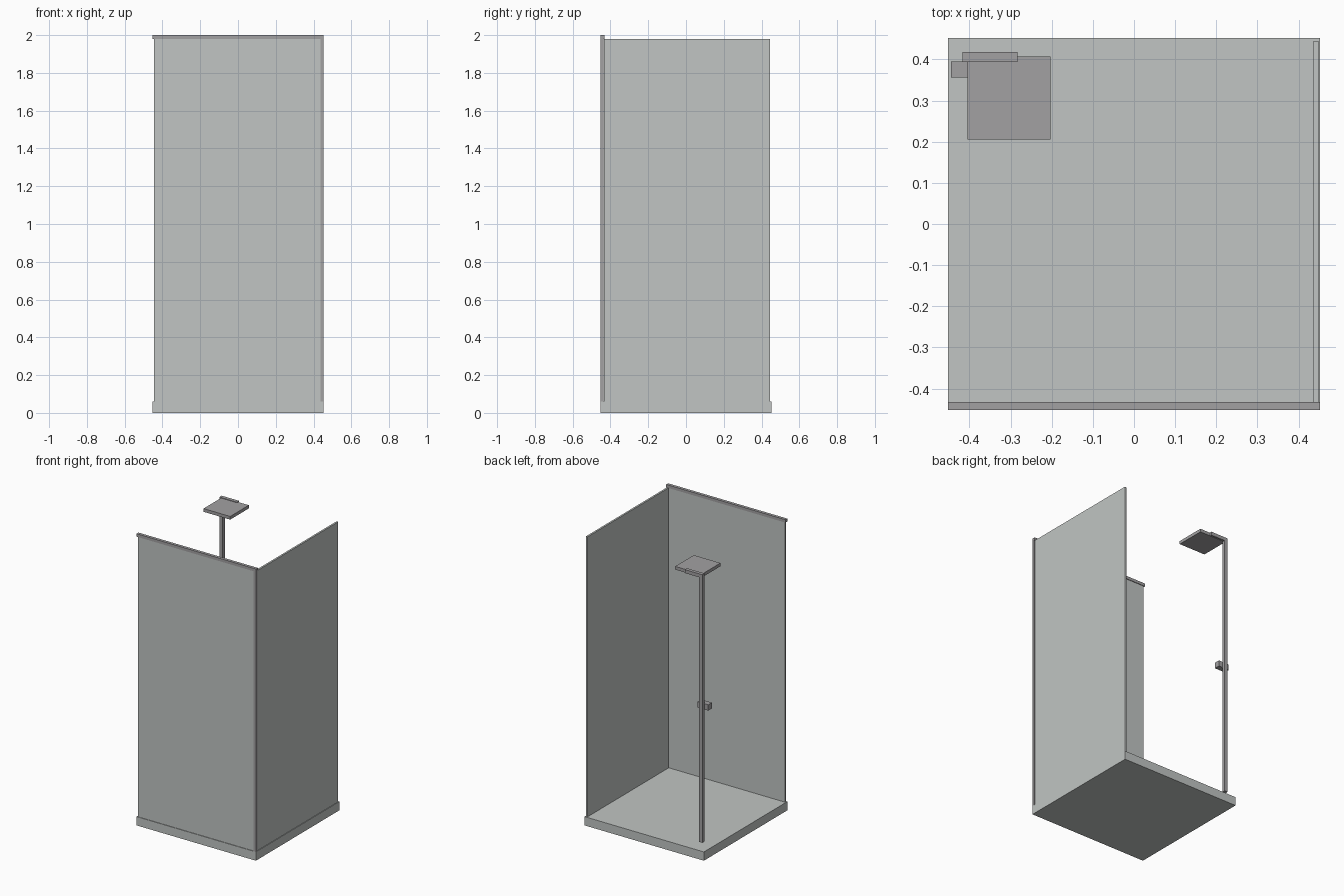
import bpy
import bmesh

if "Cube" in bpy.data.objects:
    bpy.data.objects.remove(bpy.data.objects["Cube"])


def material(name, rgb):
    m = bpy.data.materials.new(name)
    m.diffuse_color = (*rgb, 1)
    m.use_nodes = True
    m.node_tree.nodes["Principled BSDF"].inputs["Base Color"].default_value = m.diffuse_color
    return m


PALE = material("pale_grey", (0.533, 0.558, 0.546))
METAL = material("warm_grey_metal", (0.365, 0.357, 0.365))


def box(name, x, y, z, mat):
    """Box from (min, max) ranges along each axis."""
    bm = bmesh.new()
    bmesh.ops.create_cube(bm, size=1)
    for v in bm.verts:
        v.co = [r[0] if c < 0 else r[1] for r, c in zip((x, y, z), v.co)]
    mesh = bpy.data.meshes.new(name)
    bm.to_mesh(mesh)
    bm.free()
    mesh.materials.append(mat)
    ob = bpy.data.objects.new(name, mesh)
    bpy.context.collection.objects.link(ob)
    return ob


H = 0.4525      # half width of the tray
TRAY = 0.06     # tray height
GLASS = 1.98    # top of the panels

# Shower tray and the two screen panels
box("shower_tray", (-H, H), (-H, H), (0, TRAY), PALE)
box("front_panel", (-0.445, 0.436), (-0.4485, -0.436), (TRAY, GLASS), PALE)
box("right_panel", (0.436, 0.4485), (-0.434, 0.445), (TRAY, GLASS), PALE)

# Corner post and top rail of the frame
box("corner_post", (0.436, H), (-H, -0.436), (TRAY, GLASS), METAL)
box("top_rail", (-H, H), (-H, -0.432), (GLASS, 2.0), METAL)

# Shower column with arm, head and mixer valve
box("shower_column", (-0.417, -0.393), (0.394, 0.418), (0.10, 1.914), METAL)
box("shower_arm", (-0.417, -0.2835), (0.394, 0.418), (1.914, 1.938), METAL)
box("shower_head", (-0.405, -0.203), (0.205, 0.407), (1.912, 1.934), METAL)
box("mixer_valve", (-0.445, -0.365), (0.356, 0.395), (1.005, 1.045), METAL)
